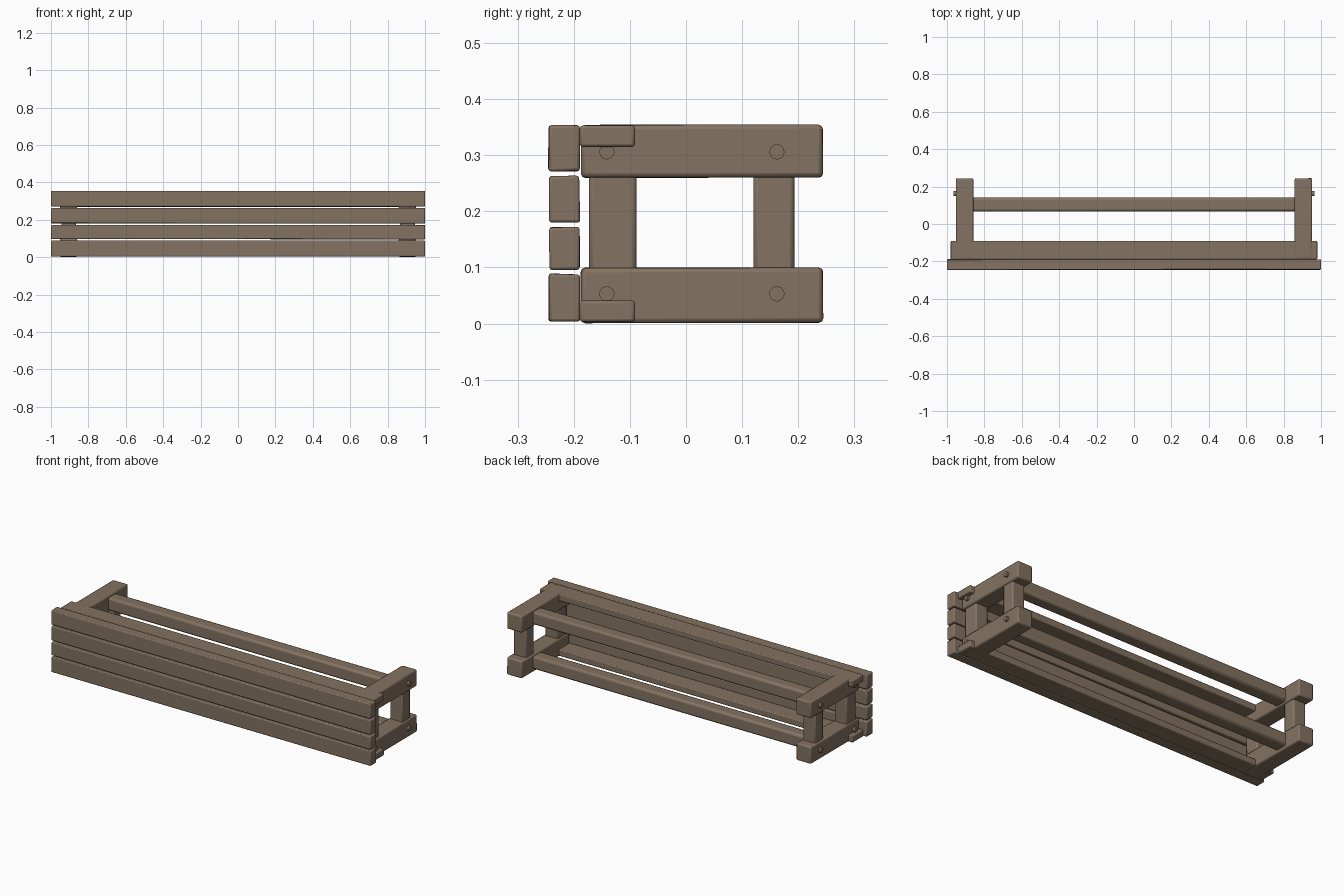
import bpy, random
from math import radians

if "Cube" in bpy.data.objects:
    bpy.data.objects.remove(bpy.data.objects["Cube"])
random.seed(4)

wood = bpy.data.materials.new("weathered_wood")
wood.diffuse_color = (0.23, 0.17, 0.12, 1)
wood.use_nodes = True
wood.node_tree.nodes["Principled BSDF"].inputs["Base Color"].default_value = wood.diffuse_color


def finish(ob, name):
    ob.name = name
    ob.data.materials.append(wood)
    bpy.ops.object.shade_smooth_by_angle(angle=radians(40))
    return ob


def timber(name, x, y, z, bevel=0.008, wobble=0.0):
    """Bevelled box from (min, max) ranges, with optional rough-sawn corners."""
    bpy.ops.mesh.primitive_cube_add(size=1)
    ob = bpy.context.object
    for v in ob.data.vertices:
        v.co = [(r[0] + r[1]) / 2 + c * (r[1] - r[0]) for c, r in zip(v.co, (x, y, z))]
        v.co.y += random.uniform(0, wobble) * (1 if v.co.y < sum(y) / 2 else -1)
        v.co.z += random.uniform(0, wobble) * (1 if v.co.z < sum(z) / 2 else -1)
    m = ob.modifiers.new("worn_edges", "BEVEL")
    m.width = bevel
    m.segments = 2
    return finish(ob, name)


# Front cladding planks
for i, z in enumerate([(0.003, 0.090), (0.095, 0.173), (0.179, 0.264), (0.270, 0.355)]):
    timber(f"front_plank_{i + 1}", (-1, 1), (-0.246, -0.188), z, 0.005, 0.003)

# Front rails behind the planks, passing through the end frames
timber("front_rail_top", (-0.98, 0.98), (-0.189, -0.091), (0.315, 0.353), 0.005)
timber("front_rail_bottom", (-0.98, 0.98), (-0.189, -0.091), (0.003, 0.041), 0.005)

# Back rails between the end frames
timber("back_rail_top", (-0.87, 0.87), (0.067, 0.141), (0.268, 0.342), 0.012)
timber("back_rail_bottom", (-0.87, 0.87), (0.067, 0.141), (0.016, 0.090), 0.012)

# End frames: two beams, two posts and four pegs each
for s, side in ((-1, "left"), (1, "right")):
    def span(a, b):
        return tuple(sorted((s * a, s * b)))
    for z, level in (((0.0, 0.100), "bottom"), ((0.259, 0.355), "top")):
        timber(f"{side}_beam_{level}", span(0.859, 0.953), (-0.188, 0.245), z, 0.008, 0.002)
        for y in (-0.141, 0.162):
            bpy.ops.mesh.primitive_cylinder_add(
                vertices=16, radius=0.0135, depth=0.04,
                location=(s * 0.946, y, 0.053 if level == "bottom" else 0.306),
                rotation=(0, radians(90), 0))
            finish(bpy.context.object, f"{side}_peg_{level}")
    timber(f"{side}_post_front", span(0.867, 0.945), (-0.173, -0.088), (0.08, 0.28))
    timber(f"{side}_post_back", span(0.867, 0.945), (0.120, 0.193), (0.08, 0.28))
